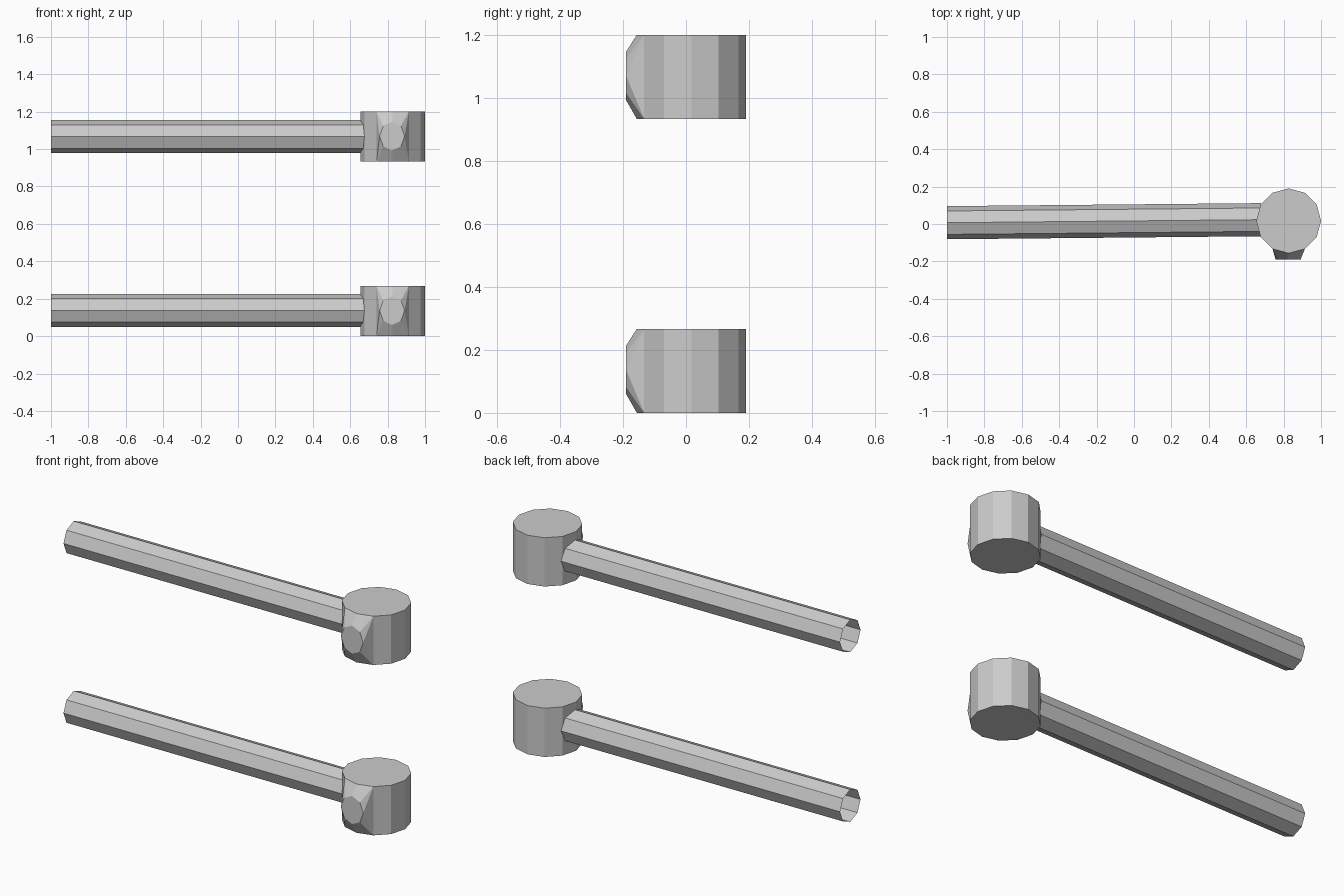
import bpy
from math import sin, cos, radians

if "Cube" in bpy.data.objects:
    bpy.data.objects.remove(bpy.data.objects["Cube"])

CX, CY, R = 0.827, 0.017, 0.173      # post axis and radius
H = 0.267                            # post height
BX, BY = 0.824, -0.19                # front boss centre


def add_mesh(name, verts, faces):
    mesh = bpy.data.meshes.new(name)
    mesh.from_pydata(verts, [], faces)
    mesh.update()
    obj = bpy.data.objects.new(name, mesh)
    bpy.context.collection.objects.link(obj)
    return obj


def post(name, z0):
    # twelve-sided post: bottom ring 0-11, top ring 12-23, vertex 9 faces front
    verts = [(CX + R * cos(radians(30 * i)), CY + R * sin(radians(30 * i)), z)
             for z in (z0, z0 + H) for i in range(12)]
    faces = [tuple(range(11, -1, -1)), tuple(range(12, 24))]
    faces += [(i, (i + 1) % 12, 12 + (i + 1) % 12, 12 + i)
              for i in range(12) if i not in (8, 9)]
    # octagonal boss face on the front, vertices 24-31
    verts += [(BX + 0.067 * cos(radians(45 * k)), BY,
               z0 + H / 2 + 0.003 + 0.077 * sin(radians(45 * k))) for k in range(8)]
    o = [24 + k for k in range(8)]
    faces.append(tuple(o))
    # triangles blending the post into the boss, left then right
    tl, tm, tr, bl, bm, br = 20, 21, 22, 8, 9, 10
    faces += [(tl, o[2], tm), (tl, o[3], o[2]), (tl, o[4], o[3]), (tl, bl, o[4]),
              (bl, o[5], o[4]), (bl, o[6], o[5]), (bl, bm, o[6])]
    faces += [(tr, tm, o[2]), (tr, o[2], o[1]), (tr, o[1], o[0]), (tr, o[0], br),
              (br, o[0], o[7]), (br, o[7], o[6]), (br, o[6], bm)]
    add_mesh(name, verts, faces)


def rail(name, z):
    # open eight-sided tube, slightly angled, ending on the post's faces
    r, verts = 0.0885, []
    for y0, at_post in ((0.007, False), (0.023, True)):
        for k in range(8):
            a = radians(45 * k)
            y = y0 + r * cos(a)
            x = CX - R + abs(y - CY) * 0.268 if at_post else -1.0
            verts.append((x, y, z + r * sin(a)))
    faces = [(k, (k + 1) % 8, 8 + (k + 1) % 8, 8 + k) for k in range(8)]
    add_mesh(name, verts, faces)


for level, z0, zr in (("lower", 0.0, 0.138), ("upper", 0.933, 1.067)):
    post(level + "_post", z0)
    rail(level + "_rail", zr)
